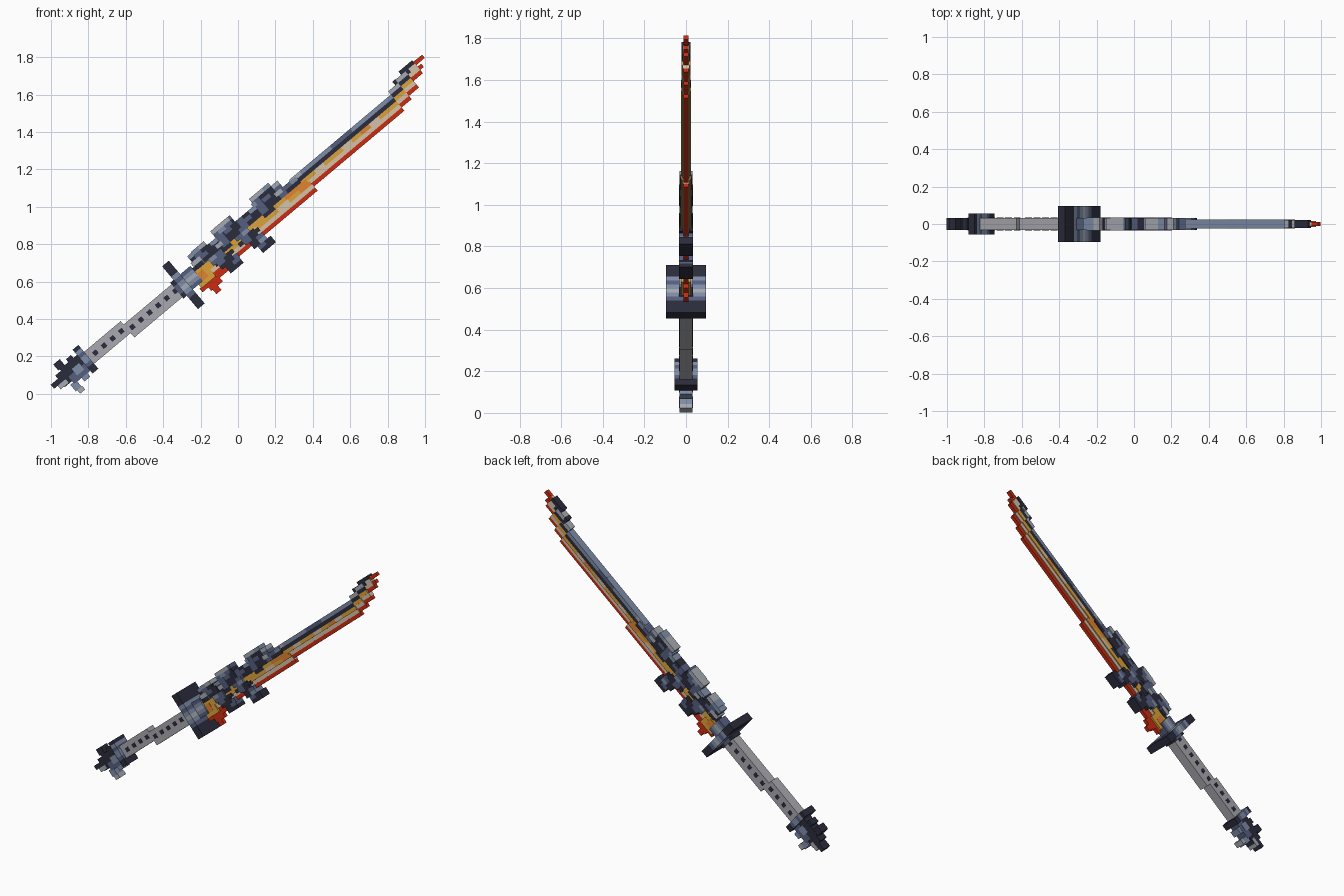
import bpy, bmesh
from math import radians
from mathutils import Matrix, Vector

if "Cube" in bpy.data.objects:
    bpy.data.objects.remove(bpy.data.objects["Cube"])

S = 0.0225                       # block size
TILT = Matrix.Translation((0, 0, 0.8)) @ Matrix.Rotation(radians(-40), 4, 'Y')


def linear(c):
    return c / 12.92 if c <= 0.04045 else ((c + 0.055) / 1.055) ** 2.4


def material(name, code):
    rgb = [linear(b / 255) for b in bytes.fromhex(code)]
    m = bpy.data.materials.new(name)
    m.use_nodes = True
    m.diffuse_color = (*rgb, 1)
    node = m.node_tree.nodes["Principled BSDF"]
    node.inputs["Base Color"].default_value = (*rgb, 1)
    node.inputs["Roughness"].default_value = 0.8
    return m


MATS = {
    "D": material("dark_navy", "2b2c3c"),
    "S": material("slate_blue", "56607f"),
    "B": material("steel_blue", "7f8da8"),
    "L": material("light_grey", "a6abb2"),
    "H": material("grip_grey", "a9a9b0"),
    "R": material("hot_red", "cc2c10"),
    "G": material("gold", "dca23a"),
    "O": material("orange", "e08530"),
    "P": material("pale_beige", "d6c2a8"),
}
KEYS = list(MATS)


def part(name, boxes):
    """One object from boxes: (along start, end, across start, end, half depth, colour)."""
    bm = bmesh.new()
    for a, b, low, high, depth, key in boxes:
        size = Matrix.Diagonal((b - a, 2 * depth, high - low, 1))
        mid = Matrix.Translation(((a + b) / 2, 0, (low + high) / 2))
        verts = bmesh.ops.create_cube(bm, size=1, matrix=TILT @ mid @ size)["verts"]
        for f in {f for v in verts for f in v.link_faces}:
            f.material_index = KEYS.index(key)
    mesh = bpy.data.meshes.new(name)
    bm.to_mesh(mesh)
    bm.free()
    for m in MATS.values():
        mesh.materials.append(m)
    obj = bpy.data.objects.new(name, mesh)
    bpy.context.collection.objects.link(obj)


def layers(a, b, low, colours):
    """Stacked blade rows from the edge upward; the cutting rows are thinner."""
    depth = {"R": 0.012, "P": 0.017}
    return [(a, b, low + i * S, low + (i + 1) * S, depth.get(c, S), c)
            for i, c in enumerate(colours)]


def dashes(a, b, low, colours):
    """A row cut into equal pieces of changing colour."""
    step = (b - a) / len(colours)
    return [(a + i * step, a + (i + 1) * step, low, low + S, S + 0.001, c)
            for i, c in enumerate(colours)]


def bands(a, b, low, high, depth, colours):
    """A plate split across its width into coloured bands."""
    step = (high - low) / len(colours)
    return [(a, b, low + i * step, low + (i + 1) * step, depth, c)
            for i, c in enumerate(colours)]


def stairs(a, top, width, shift, front, back):
    """A jagged wrap descending over the blade, two-tone on each step."""
    out = []
    for i, (f, r) in enumerate(zip(front, back)):
        start = a + (i * shift // 2) * S
        mid, end = start + width * S / 2, start + width * S
        low = top - (i + 1) * S
        out += [(start, mid, low, low + S, 0.034, f), (mid, end, low, low + S, 0.034, r)]
    return out


def ridge(a, base, heights, tops):
    """Columns of changing height along the spine with coloured caps."""
    out = []
    for i, (h, c) in enumerate(zip(heights, tops)):
        x, cap = a + i * 2 * S, base + int(h) * S
        out += [(x, x + 2 * S, base, cap - S, 0.031, "DS"[i % 3 == 1]),
                (x, x + 2 * S, cap - S, cap, 0.031, c)]
    return out


# Blade: straight run, lower run near the hilt
EDGE = -0.025
part("blade_straight", layers(0.43, 1.14, EDGE, "RPGDB")
     + dashes(0.5, 1.14, EDGE + 2 * S, "GPGGPGOPGG")
     + dashes(0.43, 1.14, EDGE + 4 * S, "LBBBSSBBBB"))
part("blade_base", layers(-0.23, 0.51, EDGE - 1.3 * S, "RPG")
     + layers(-0.27, 0.43, EDGE + 1.7 * S, "GD")
     + dashes(-0.1, 0.51, EDGE + 0.7 * S, "GGPGGPGO")
     + dashes(-0.1, 0.5, EDGE + 1.7 * S, "DGGGDGOO"))

# Blade tip: rows climbing in steps to a point
tip = []
for a, b, lift, rows in ((1.14, 1.21, 1, "RPGDL"), (1.21, 1.28, 2, "RPGDL"),
                         (1.28, 1.345, 4, "RPPD"), (1.345, 1.37, 5, "R"),
                         (1.345, 1.405, 6.5, "R")):
    tip += layers(a, b, EDGE + lift * S, rows)
tip += [(1.19, 1.215, 0.09, 0.135, S, "D"), (1.25, 1.3, 0.11, 0.155, S, "D"),
        (1.32, 1.36, 0.12, 0.145, 0.012, "P")]
part("blade_tip", tip)

# Ember cluster where the blade meets the guard
part("blade_ember", [
    (-0.3, -0.2, -0.055, 0.0, 0.024, "G"), (-0.27, -0.23, -0.03, 0.02, 0.025, "O"),
    (-0.31, -0.27, -0.075, -0.05, 0.012, "R"), (-0.27, -0.19, -0.1, -0.055, 0.012, "R"),
    (-0.26, -0.225, -0.13, -0.1, 0.012, "R"), (-0.19, -0.13, -0.075, -0.05, 0.012, "R")])

# Jagged spine and the two wraps crossing the blade
part("spine_ridge", ridge(-0.25, 0.035, "4433545333555422", "BSDBLLSSDBLLBLSB"))
part("spine_highlights", [
    (0.19, 0.215, 0.095, 0.12, 0.033, "B"), (0.25, 0.3, 0.08, 0.103, 0.033, "S"),
    (0.32, 0.365, 0.06, 0.083, 0.033, "L"), (0.1, 0.15, 0.06, 0.083, 0.033, "S"),
    (-0.1, -0.06, 0.05, 0.073, 0.033, "L")])
part("lower_wrap", stairs(-0.22, 0.13, 4, 1, "BSSDBSSDDD", "LDDDSSDDSD"))
part("upper_wrap", stairs(-0.04, 0.148, 4, 1, "LBSDDSSSDDSD", "LSDDSBDDSBDD"))
part("wrap_barbs", [
    (-0.165, -0.04, -0.02, 0.0025, 0.033, "D"), (-0.07, -0.035, -0.06, -0.03, 0.033, "S"),
    (0.0, 0.14, -0.02, 0.0025, 0.033, "D"), (0.09, 0.135, -0.065, -0.035, 0.033, "S"),
    (-0.26, -0.2, 0.06, 0.085, 0.033, "L")])

# Guard plate with banded middle, and collar
part("guard", bands(-0.387, -0.34, -0.128, 0.17, 0.095, "DDDSBLBSBDDD"))
part("guard_collar", bands(-0.34, -0.27, -0.03, 0.075, 0.033, "SBLBS")
     + bands(-0.41, -0.387, -0.035, 0.075, 0.04, "DSSD"))

# Handle in two offset halves with inlaid studs
part("handle", [(-1.0, -0.745, 0.005, 0.088, 0.032, "H"),
                (-0.745, -0.4, -0.026, 0.064, 0.032, "H")])
studs = []
for i in range(10):
    a = -0.97 + i * 0.06
    mid = 0.045 if a < -0.75 else 0.024
    studs.append((a, a + 0.026, mid - 0.013, mid + 0.013, 0.034, "D"))
part("handle_studs", studs)

# Pommel ring and spiked end
part("pommel_ring", bands(-1.04, -1.0, -0.03, 0.136, 0.055, "DDSBBSBD"))
part("pommel", [
    (-1.16, -1.04, 0.04, 0.1, 0.032, "D"), (-1.15, -1.04, -0.01, 0.04, 0.032, "S"),
    (-1.11, -1.06, 0.015, 0.06, 0.034, "B"), (-1.2, -1.15, 0.01, 0.09, 0.031, "D"),
    (-1.25, -1.2, 0.04, 0.068, 0.031, "D"), (-1.225, -1.17, 0.015, 0.04, 0.033, "L"),
    (-1.17, -1.125, 0.1, 0.142, 0.031, "D"), (-1.1, -1.065, 0.1, 0.12, 0.031, "D"),
    (-1.17, -1.13, -0.045, 0.0, 0.031, "B"), (-1.16, -1.125, -0.07, -0.045, 0.031, "L"),
    (-1.1, -1.06, -0.035, -0.01, 0.031, "B")])
